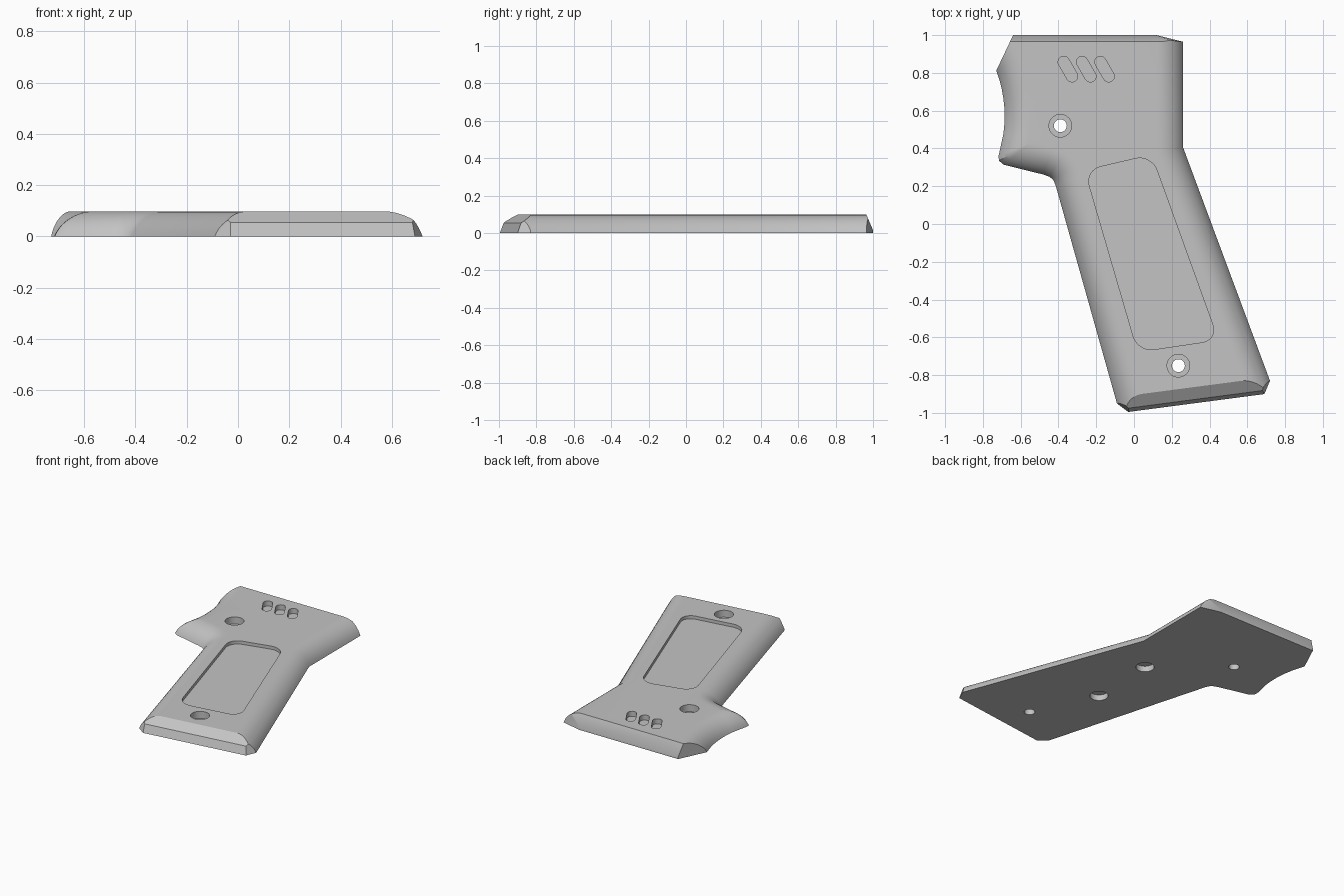
import bpy, bmesh, math
from mathutils import Vector

if "Cube" in bpy.data.objects:
    bpy.data.objects.remove(bpy.data.objects["Cube"], do_unlink=True)

H, W = 0.098, 0.14          # panel thickness, width of the rounded sides
STEPS = 10

grey = bpy.data.materials.new("plain_grey")
grey.use_nodes = True
grey.diffuse_color = (0.55, 0.55, 0.55, 1)
grey.node_tree.nodes["Principled BSDF"].inputs["Base Color"].default_value = grey.diffuse_color


def make_object(name, bm):
    bmesh.ops.recalc_face_normals(bm, faces=bm.faces)
    mesh = bpy.data.meshes.new(name)
    bm.to_mesh(mesh)
    bm.free()
    mesh.materials.append(grey)
    obj = bpy.data.objects.new(name, mesh)
    bpy.context.collection.objects.link(obj)
    return obj


def mitre_inset(points, i, width):
    a, p, b = points[i - 1], points[i], points[(i + 1) % len(points)]
    d1, d2 = (p - a).normalized(), (b - p).normalized()
    n1, n2 = Vector((-d1.y, d1.x)), Vector((-d2.y, d2.x))
    return p + (n1 + n2) * width / (1 + n1.dot(n2))


# Outline, counter-clockwise, overlong at both ends
TIP = Vector((-0.725, 0.322))
outline = [Vector(p) for p in ((0.895, -1.3), (0.26, 0.405), (0.26, 1.3), (-1.03, 1.3))]
for k in range(11):         # finger hollow
    y = 0.95 - 0.047 * k
    outline.append(Vector((-1.375 + math.sqrt(0.69 ** 2 - (y - 0.57) ** 2), y)))
outline.append(TIP)
outline += [Vector(p) for p in ((-0.48, 0.262), (-0.447, 0.25), (-0.428, 0.234),
                                (-0.415, 0.205), (0.008, -1.3))]

pairs = []                  # foot point and matching point on the flat top
for i, p in enumerate(outline):
    top = mitre_inset(outline, i, W)
    feet = [p]
    if p is TIP:            # blunt the tip
        feet = [Vector(q) for q in ((-0.717, 0.36), (-0.715, 0.335), (-0.69, 0.314))]
    pairs += [(f, top) for f in feet]

# Body: rings following a circular side profile
bm = bmesh.new()
radius = (W * W + H * H) / (2 * H)
full = math.asin(W / radius)
rings = []
for s in range(STEPS + 1):
    ang = full * (1 - s / STEPS)
    z = H - radius + radius * math.cos(ang)
    t = 1 - radius * math.sin(ang) / W
    rings.append([bm.verts.new((*f.lerp(g, t), z)) for f, g in pairs])
for low, high in zip(rings, rings[1:]):
    for i in range(len(low)):
        j = (i + 1) % len(low)
        bm.faces.new((low[i], low[j], high[j], high[i]))
bm.faces.new(rings[0])
bm.faces.new(rings[-1])
bmesh.ops.remove_doubles(bm, verts=bm.verts, dist=0.0002)
bmesh.ops.recalc_face_normals(bm, faces=bm.faces)

# End faces: point on the plane, outward normal
cuts = [((0, 1, 0), (0, 1, 0)),                            # back wall
        ((0, 0.965, H), (0, 0.083, 0.035)),                # back chamfer
        ((0.26, 0.965, 0), (0.24, 0.97, 0.1)),             # back left corner
        ((-0.73, 0.81, 0), (-0.19, 0.09, 0)),              # back right corner
        ((-0.03, -0.995, 0), (0.13, -0.99, 0.36)),         # butt wall
        ((-0.033, -0.975, 0.055), (0.13, -0.99, 1.51)),    # butt chamfer
        ((-0.09, -0.95, 0), (-0.6, -0.8, 0.3)),            # butt right corner
        ((0.72, -0.83, 0), (0.92, -0.39, 0.3))]            # butt left corner
for co, no in cuts:
    res = bmesh.ops.bisect_plane(bm, geom=bm.verts[:] + bm.edges[:] + bm.faces[:], dist=1e-5,
                                 plane_co=co, plane_no=no, clear_outer=True)
    bmesh.ops.holes_fill(bm, edges=[e for e in bm.edges if e.is_boundary], sides=0)
body = make_object("grip_panel", bm)


# Cutters for holes and recesses
def prism(points, z0, z1, rounding=0):
    b = bmesh.new()
    face = b.faces.new([b.verts.new((x, y, z0)) for x, y in points])
    if rounding:
        bmesh.ops.bevel(b, geom=b.verts[:], offset=rounding, segments=8,
                        profile=0.5, affect='VERTICES')
    res = bmesh.ops.extrude_face_region(b, geom=b.faces[:])
    for v in res["geom"]:
        if isinstance(v, bmesh.types.BMVert):
            v.co.z = z1
    return make_object("cutter", b)


def disc(x, y, r, n=40):
    return [(x + r * math.cos(math.tau * k / n), y + r * math.sin(math.tau * k / n))
            for k in range(n)]


def slot(x, y, dx, dy, r, n=10):
    base = math.atan2(dy, dx)
    pts = []
    for sign, start in ((1, base - math.pi / 2), (-1, base + math.pi / 2)):
        for k in range(n + 1):
            a = start + math.pi * k / n
            pts.append((x + sign * dx + r * math.cos(a), y + sign * dy + r * math.sin(a)))
    return pts


cutters = [prism([(-0.26, 0.284), (0.02, -0.677), (0.446, -0.614), (0.092, 0.366)],
                 H - 0.022, 0.2, 0.085)]                   # grip recess
for x, y in ((-0.39, 0.52), (0.235, -0.75)):               # countersunk screw holes
    cutters.append(prism(disc(x, y, 0.06), 0.05, 0.2))
    cutters.append(prism(disc(x, y, 0.034), -0.1, 0.2))
for x, y in ((0.03, -0.31), (0.04, 0.156)):                # blind holes underneath
    cutters.append(prism(disc(x, y, 0.058), -0.1, 0.04))
for k in range(3):                                         # slanted slots
    cutters.append(prism(slot(-0.35 + 0.097 * k, 0.82, -0.022, 0.038, 0.03), H - 0.035, 0.2))

bpy.context.view_layer.objects.active = body
for c in cutters:
    c.hide_render = True
    mod = body.modifiers.new("cut", 'BOOLEAN')
    mod.operation, mod.solver, mod.object = 'DIFFERENCE', 'EXACT', c
    bpy.ops.object.modifier_apply(modifier=mod.name)
    bpy.data.objects.remove(c, do_unlink=True)

bpy.ops.object.select_all(action='DESELECT')
body.select_set(True)
bpy.ops.object.shade_smooth_by_angle(angle=math.radians(28))
